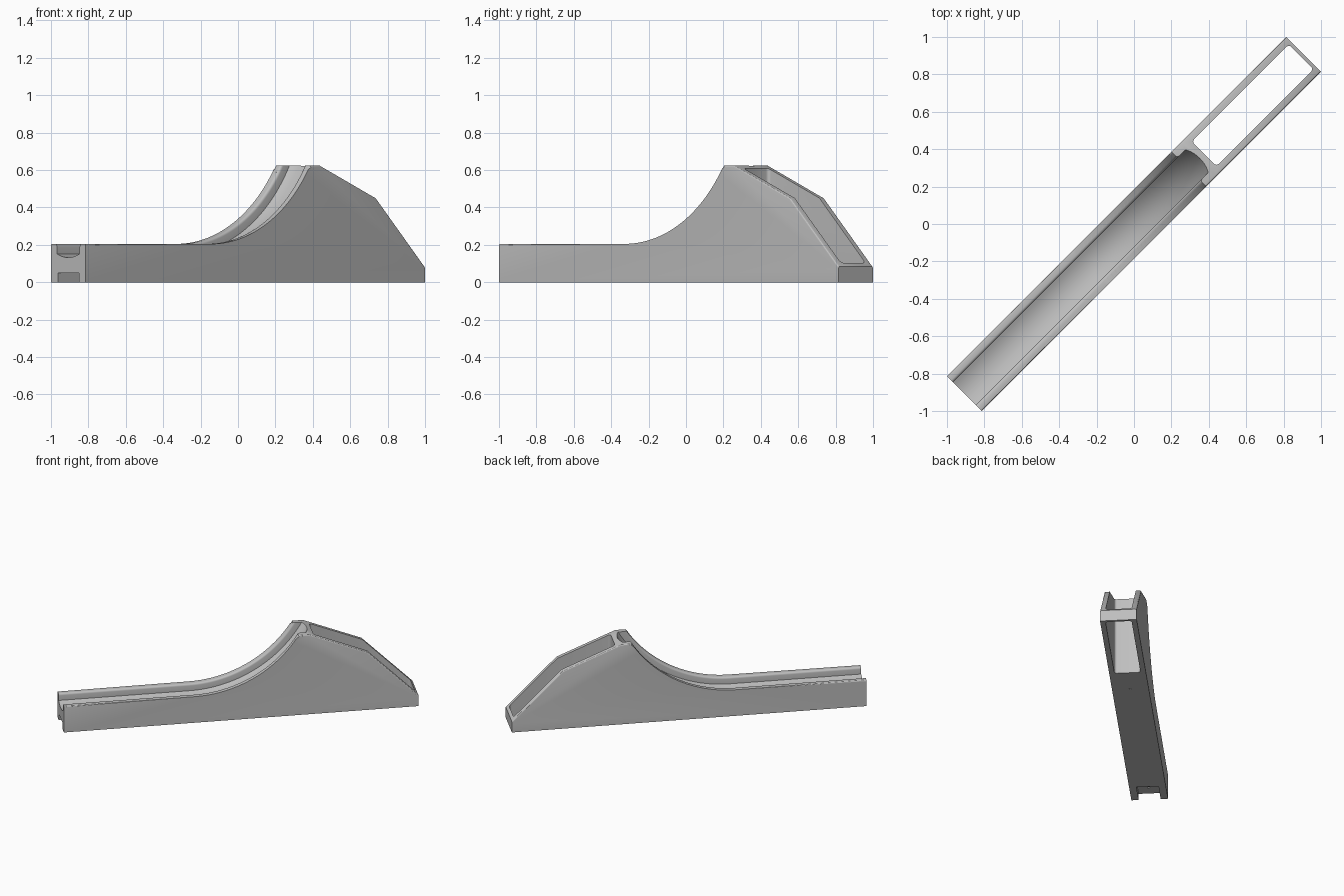
import bpy, bmesh
from math import sin, cos, pi, radians, asin
from mathutils import Matrix

if "Cube" in bpy.data.objects:
    bpy.data.objects.remove(bpy.data.objects["Cube"])

TURN = Matrix.Rotation(radians(45), 4, 'Z')   # the ramp lies on the diagonal
HALF_LEN, HALF_WID = 1.283, 0.131
RAIL_Z, TOP_Z, RADIUS = 0.205, 0.625, 0.88
ARC_X, ARC_Z = -0.336, RAIL_Z + RADIUS        # centre of the ramp curve

grey = bpy.data.materials.new("plain_grey")
grey.use_nodes = True
grey.diffuse_color = (0.52, 0.52, 0.52, 1)
grey.node_tree.nodes["Principled BSDF"].inputs["Base Color"].default_value = grey.diffuse_color


def make_object(name, bm):
    bmesh.ops.recalc_face_normals(bm, faces=bm.faces)
    bm.transform(TURN)
    mesh = bpy.data.meshes.new(name)
    bm.to_mesh(mesh)
    bm.free()
    mesh.materials.append(grey)
    obj = bpy.data.objects.new(name, mesh)
    bpy.context.collection.objects.link(obj)
    return obj


def loft(rings):
    """Skin closed rings of equal length and cap both ends."""
    bm = bmesh.new()
    loops = [[bm.verts.new(p) for p in ring] for ring in rings]
    n = len(loops[0])
    for a, b in zip(loops, loops[1:]):
        for i in range(n):
            j = (i + 1) % n
            bm.faces.new((a[i], a[j], b[j], b[i]))
    bm.faces.new(loops[0][::-1])
    bm.faces.new(loops[-1])
    return bm


def box(x0, x1, half_y, z0, z1):
    corners = [(x0, -half_y), (x1, -half_y), (x1, half_y), (x0, half_y)]
    return loft([[(x, y, z) for x, y in corners] for z in (z0, z1)])


def on_arc(angle, radius):
    return ARC_X + radius * sin(angle), ARC_Z - radius * cos(angle)


# Body: side profile with a curved ramp and a faceted back
end_angle = asin((0.414 - ARC_X) / RADIUS)
profile = [(-HALF_LEN, 0), (-HALF_LEN, RAIL_Z)]
profile += [on_arc(end_angle * i / 32, RADIUS) for i in range(32)]
profile += [(0.414, TOP_Z), (0.491, TOP_Z), (0.916, 0.45), (HALF_LEN, 0.085), (HALF_LEN, 0)]
bm = loft([[(x, y, z) for x, z in profile] for y in (-HALF_WID, HALF_WID)])
rim = [e for e in bm.edges
       if abs(e.verts[0].co.y - e.verts[1].co.y) < 1e-5
       and abs(e.verts[0].co.x - e.verts[1].co.x) > 1e-5
       and max(v.co.z for v in e.verts) > 0.01]
bmesh.ops.bevel(bm, geom=rim, offset=0.01, segments=3, profile=0.5, affect='EDGES')
body = make_object("launch_ramp", bm)

# Track groove: rounded lips, straight sides and a dished floor, swept up the ramp
half = [(0.101, -0.03)]
half += [(0.101 - 0.015 * sin(a), 0.015 - 0.015 * cos(a))
         for a in [pi / 2 * i / 4 for i in range(5)]]
half += [(0.086 * (1 - i / 6), 0.053 + 0.02 * (1 - (1 - i / 6) ** 2)) for i in range(7)]
section = half + [(-y, d) for y, d in reversed(half[:-1])]
rings = [[(-1.4, y, RAIL_Z - d) for y, d in section]]
for i in range(41):
    ring = []
    for y, d in section:
        x, z = on_arc(radians(76) * i / 40, RADIUS + d)
        ring.append((x, y, z))
    rings.append(ring)
groove = make_object("groove_cutter", loft(rings))

# Open well at the back, with rounded vertical corners
bm = box(0.53, 1.264, 0.093, -0.1, 0.8)
uprights = [e for e in bm.edges if abs(e.verts[0].co.z - e.verts[1].co.z) > 0.1]
bmesh.ops.bevel(bm, geom=uprights, offset=0.018, segments=4, profile=0.5, affect='EDGES')
well = make_object("well_cutter", bm)

# Connector notch under the front end
notch = make_object("notch_cutter", box(-1.4, -1.10, 0.079, -0.1, 0.05))


# Small blind pin holes underneath
def pin(name, x, z0, z1):
    ring = [(x + 0.009 * cos(a), 0.009 * sin(a)) for a in [pi * i / 8 for i in range(16)]]
    return make_object(name, loft([[(px, py, z) for px, py in ring] for z in (z0, z1)]))


pins = [pin("front_pin_cutter", -1.197, 0.02, 0.09), pin("rear_pin_cutter", 0.30, -0.05, 0.06)]

# Cut everything from the body
bpy.ops.object.select_all(action='DESELECT')
body.select_set(True)
bpy.context.view_layer.objects.active = body
for cutter in [groove, well, notch] + pins:
    cutter.hide_render = True
    mod = body.modifiers.new(cutter.name, 'BOOLEAN')
    mod.operation = 'DIFFERENCE'
    mod.solver = 'EXACT'
    mod.object = cutter
    bpy.ops.object.modifier_apply(modifier=mod.name)
    bpy.data.objects.remove(cutter)

bpy.ops.object.shade_smooth_by_angle(angle=radians(25))
